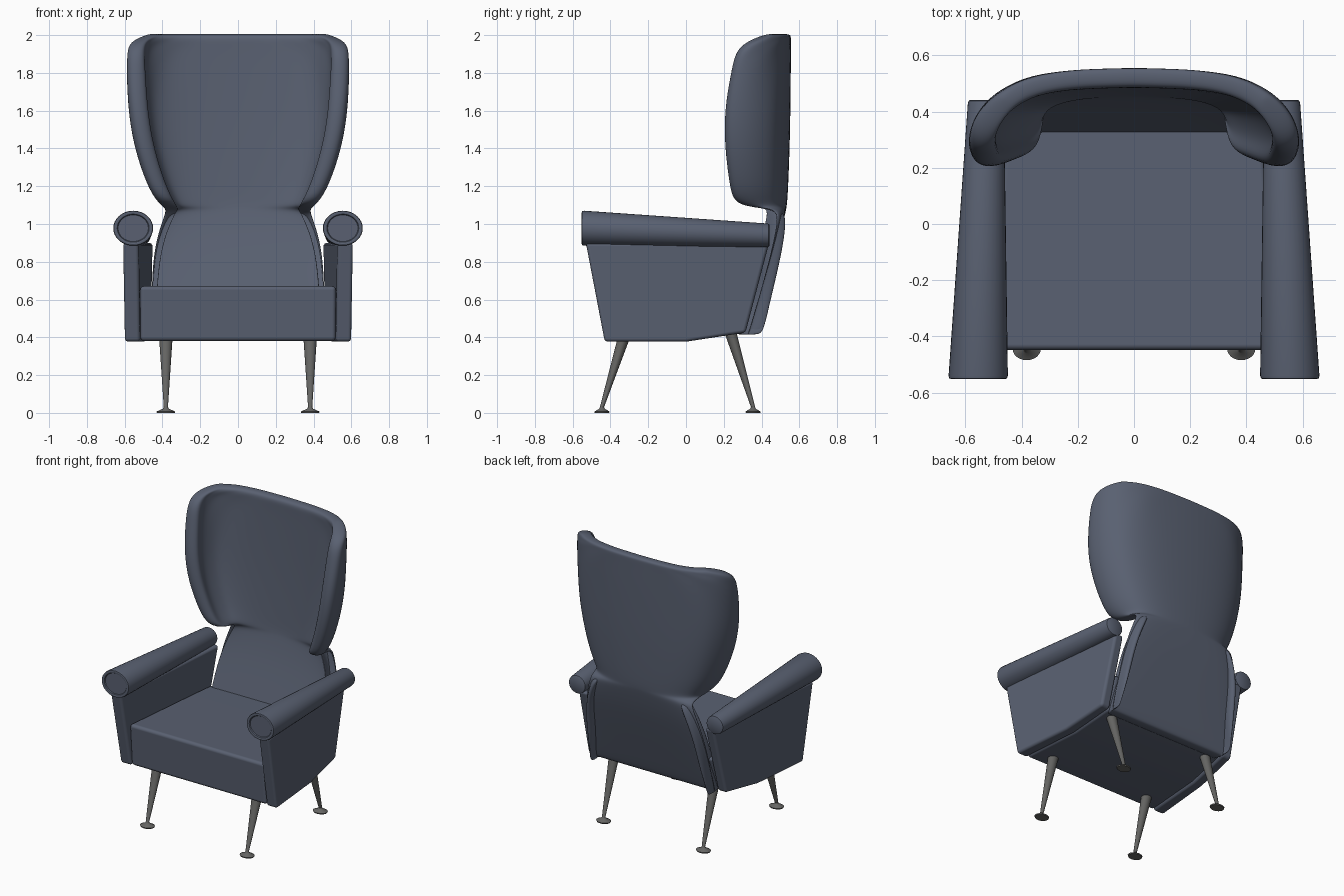
import bpy, bmesh, math
from mathutils import Vector

if "Cube" in bpy.data.objects:
    bpy.data.objects.remove(bpy.data.objects["Cube"])


def material(name, rgb):
    m = bpy.data.materials.new(name)
    m.diffuse_color = (*rgb, 1)
    m.use_nodes = True
    m.node_tree.nodes["Principled BSDF"].inputs["Base Color"].default_value = m.diffuse_color
    return m


FABRIC = material("slate_fabric", (0.10, 0.118, 0.165))
METAL = material("dark_metal", (0.13, 0.13, 0.125))


def make(name, verts, faces, mat, mirror=False, bevel=0, subsurf=0, sharp=None):
    me = bpy.data.meshes.new(name)
    bm = bmesh.new()
    vs = [bm.verts.new(v) for v in verts]
    for f in faces:
        bm.faces.new([vs[i] for i in f])
    bmesh.ops.recalc_face_normals(bm, faces=bm.faces)
    for f in bm.faces:
        f.smooth = True
    bm.to_mesh(me)
    bm.free()
    me.materials.append(mat)
    if sharp:
        me.set_sharp_from_angle(angle=math.radians(sharp))
    ob = bpy.data.objects.new(name, me)
    bpy.context.collection.objects.link(ob)
    if bevel:
        b = ob.modifiers.new("bevel", "BEVEL")
        b.width, b.segments, b.limit_method = bevel, 4, "ANGLE"
        b.angle_limit = math.radians(25)
        b.harden_normals = True
    if subsurf:
        s = ob.modifiers.new("subsurf", "SUBSURF")
        s.levels = s.render_levels = subsurf
    if mirror:
        m = ob.modifiers.new("mirror", "MIRROR")
        m.use_axis = (True, False, False)
    return ob


def slab(name, profile, xa, xb, **kw):
    """Side profile (y, z) spanned between two x limits that depend on y."""
    n = len(profile)
    verts = [(xa(y), y, z) for y, z in profile] + [(xb(y), y, z) for y, z in profile]
    faces = [tuple(range(n)), tuple(range(n, 2 * n))]
    faces += [(i, (i + 1) % n, n + (i + 1) % n, n + i) for i in range(n)]
    return make(name, verts, faces, FABRIC, **kw)


def tube(name, rings, upright, mat, n=32):
    """Loft of ellipses (x, y, z, ra, rb); upright rings face along y."""
    verts = []
    for x, y, z, ra, rb in rings:
        for k in range(n):
            a = math.tau * k / n
            c, s = ra * math.cos(a), rb * math.sin(a)
            verts.append((x + c, y, z + s) if upright else (x + c, y + s, z))
    faces = [(r * n + k, r * n + (k + 1) % n, (r + 1) * n + (k + 1) % n, (r + 1) * n + k)
             for r in range(len(rings) - 1) for k in range(n)]
    faces += [tuple(range(n)), tuple(range(len(verts) - n, len(verts)))]
    return make(name, verts, faces, mat, mirror=True, sharp=35)


# seat block and side panels narrow towards the back
inner = lambda y: 0.52 - 0.062 * (y + 0.45) / 0.8
outer = lambda y: 0.602 - 0.075 * (y + 0.45) / 0.8
slab("seat", [(-0.43, 0.38), (0.0, 0.38), (0.29, 0.425), (0.36, 0.655), (0.2, 0.66), (-0.45, 0.672)],
     lambda y: -inner(y), inner, bevel=0.022)
slab("side_panel", [(-0.43, 0.377), (0.0, 0.377), (0.315, 0.425), (0.44, 0.9), (-0.53, 0.9)],
     inner, outer, mirror=True, bevel=0.018)

# tapered arm rolls with a recessed front disc
A, B = (0.555, 0.978, 0.106, 0.093), (0.527, 0.94, 0.064, 0.062)


def arm_ring(y, k):
    t = min(max((y + 0.55) / 0.99, 0), 1)
    x, z, ra, rb = [a + (b - a) * t for a, b in zip(A, B)]
    return (x, y, z, ra * k, rb * k)


tube("arm_roll", [arm_ring(y, k) for y, k in
     [(-0.543, 0.76), (-0.549, 0.8), (-0.552, 0.9), (-0.55, 0.97), (-0.54, 1), (0.43, 1), (0.438, 0.97), (0.441, 0.9)]],
     True, FABRIC)

# winged back: plan curve (x / width, y / depth) lofted through rows
PLAN = [(0, 0), (0.34, 0.015), (0.62, 0.075), (0.83, 0.24), (0.95, 0.48), (1.0, 0.75), (0.97, 1.0)]
# z, half width, wing depth, rear y, thickness, wing thickness, share of plan used
ROWS = [(0.415, 0.455, 0.0, 0.325, 0.06, 0.06, 6),
        (0.43, 0.462, 0.0, 0.335, 0.08, 0.08, 6),
        (0.62, 0.464, 0.01, 0.397, 0.08, 0.08, 6),
        (0.80, 0.457, 0.02, 0.455, 0.08, 0.08, 6),
        (0.93, 0.435, 0.03, 0.495, 0.08, 0.08, 6),
        (1.03, 0.400, 0.04, 0.52, 0.08, 0.08, 6),
        (1.075, 0.385, 0.06, 0.53, 0.08, 0.08, 6),
        (1.09, 0.400, 0.20, 0.533, 0.08, 0.07, 6),
        (1.12, 0.435, 0.28, 0.537, 0.08, 0.09, 6),
        (1.20, 0.487, 0.305, 0.542, 0.08, 0.10, 6),
        (1.40, 0.557, 0.34, 0.55, 0.078, 0.105, 6),
        (1.60, 0.59, 0.347, 0.554, 0.075, 0.105, 6),
        (1.80, 0.597, 0.345, 0.556, 0.072, 0.105, 5.6),
        (1.90, 0.597, 0.345, 0.556, 0.07, 0.10, 5.2),
        (1.955, 0.597, 0.345, 0.556, 0.07, 0.095, 4.6),
        (1.985, 0.59, 0.345, 0.556, 0.07, 0.085, 3.7),
        (2.006, 0.58, 0.345, 0.554, 0.055, 0.06, 2.9)]
H = 8


def plan(s):
    i = min(int(s), len(PLAN) - 2)
    (x0, y0), (x1, y1) = PLAN[i], PLAN[i + 1]
    return x0 + (x1 - x0) * (s - i), y0 + (y1 - y0) * (s - i)


def back_ring(z, w, d, yr, t, tw, smax):
    half = []
    for i in range(H + 1):
        px, py = plan(smax * i / H)
        half.append(Vector((px * w, yr - py * d)))
    ins = []
    for i, p in enumerate(half):
        tan = (half[min(i + 1, H)] - half[i - 1]) if i else Vector((1, 0))
        tan.normalize()
        nrm = Vector((tan.y, -tan.x))
        f = max(0, (i / H - 0.45) / 0.55)
        ins.append(p + nrm * (t + (tw - t) * f))
    tip = (half[-1] + ins[-1]) / 2 + tan * 0.02
    if d < 0.1:
        tip = (half[-1] + ins[-1]) / 2 + Vector((0.006, 0))
    flip = lambda p: Vector((-p.x, p.y))
    ring = [flip(p) for p in half[:0:-1]] + half + [tip] + ins[::-1]
    ring += [flip(p) for p in ins[1:]] + [flip(tip)]
    return [(p.x, p.y, z) for p in ring]


verts, faces = [], []
for row in ROWS:
    verts += back_ring(*row)
N = 4 * H + 4
for r in range(len(ROWS) - 1):
    faces += [(r * N + k, r * N + (k + 1) % N, (r + 1) * N + (k + 1) % N, (r + 1) * N + k) for k in range(N)]
for base in (0, len(verts) - N):
    opp = lambda k: base + 4 * H + 2 - k
    faces += [(base + k, base + k + 1, opp(k + 1), opp(k)) for k in range(2 * H)]
    faces += [(base + 2 * H, base + 2 * H + 1, base + 2 * H + 2), (base + N - 1, base, base + N - 2)]
make("wing_back", verts, faces, FABRIC, subsurf=2)

# splayed tapered legs with disc feet
for name, foot_y, top_y, top_z in [("front_leg", -0.445, -0.322, 0.42), ("rear_leg", 0.355, 0.225, 0.46)]:
    x = 0.382
    tube(name, [(x, foot_y, 0, 0.047, 0.038), (x, foot_y, 0.007, 0.05, 0.04), (x, foot_y, 0.022, 0.016, 0.015),
                (x, foot_y, 0.03, 0.011, 0.011), (x, top_y, top_z, 0.037, 0.034)], False, METAL, 24)
